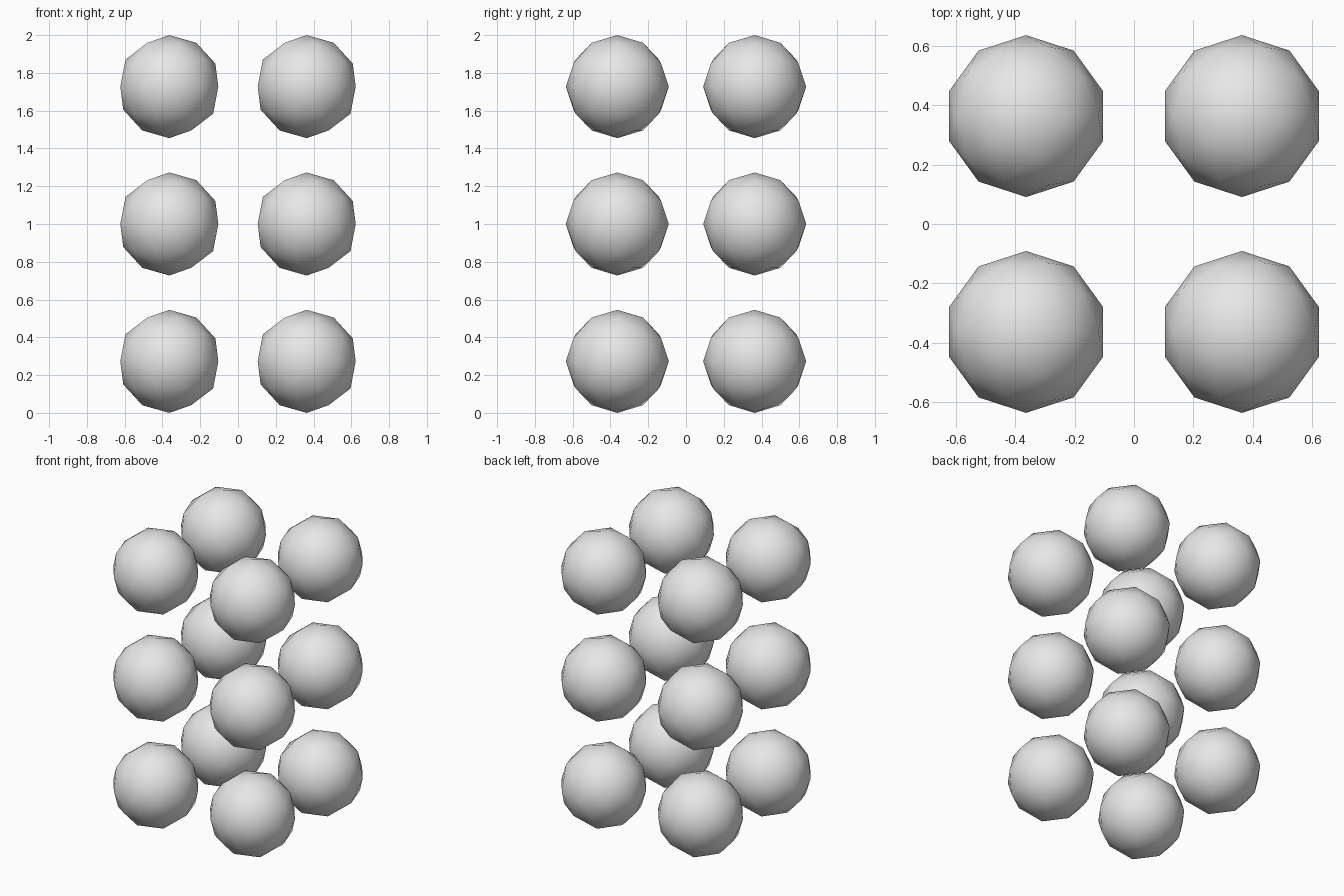
import bpy

cube = bpy.data.objects.get("Cube")
if cube:
    bpy.data.objects.remove(cube, do_unlink=True)

SPACING = 8 / 11
RADIUS = SPACING * 0.375

# Plain grey material
grey = bpy.data.materials.new("light grey")
grey.use_nodes = True
colour = (0.8, 0.8, 0.8, 1)
grey.diffuse_color = colour
grey.node_tree.nodes["Principled BSDF"].inputs["Base Color"].default_value = colour

# One smooth low-poly ball, whose mesh every copy shares
bpy.ops.mesh.primitive_ico_sphere_add(subdivisions=2, radius=RADIUS)
first = bpy.context.object
first.data.name = "ball"
first.data.materials.append(grey)
bpy.ops.object.shade_smooth()

# Grid of balls: two wide, two deep, three high
for level, height in enumerate(("bottom", "middle", "top")):
    for y, depth in ((-0.5, "front"), (0.5, "back")):
        for x, side in ((-0.5, "right"), (0.5, "left")):
            if first:
                ball, first = first, None
            else:
                ball = bpy.data.objects.new("ball", bpy.data.meshes["ball"])
                bpy.context.collection.objects.link(ball)
            ball.name = f"ball_{height}_{depth}_{side}"
            ball.location = (x * SPACING, y * SPACING, RADIUS + level * SPACING)
